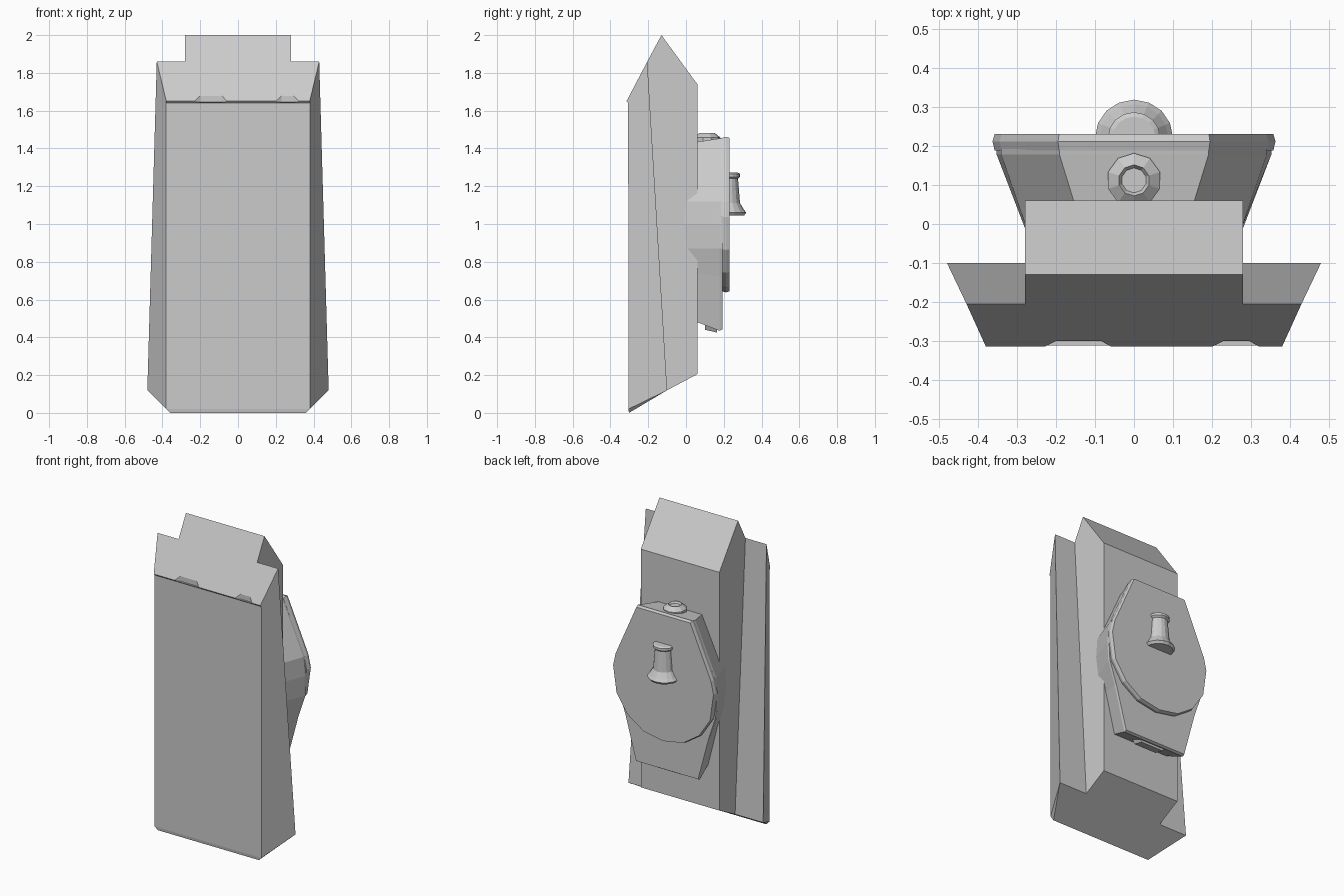
import bpy, bmesh, math
from mathutils import Vector

if "Cube" in bpy.data.objects:
    bpy.data.objects.remove(bpy.data.objects["Cube"])


def make_object(name, verts, faces):
    bm = bmesh.new()
    vs = [bm.verts.new(v) for v in verts]
    for f in faces:
        bm.faces.new([vs[i] for i in f])
    bmesh.ops.recalc_face_normals(bm, faces=bm.faces)
    me = bpy.data.meshes.new(name)
    bm.to_mesh(me)
    bm.free()
    ob = bpy.data.objects.new(name, me)
    bpy.context.collection.objects.link(ob)
    return ob


def loft(name, rings):
    """Skin closed rings of equal length and cap both ends."""
    n = len(rings[0])
    verts = [v for r in rings for v in r]
    faces = [list(range(n)), list(range((len(rings) - 1) * n, len(rings) * n))]
    for k in range(len(rings) - 1):
        for i in range(n):
            j = (i + 1) % n
            faces.append([k * n + i, k * n + j, (k + 1) * n + j, (k + 1) * n + i])
    return make_object(name, verts, faces)


def mirrored(half, y):
    """Closed ring in the xz plane from its right half."""
    left = [(-x, z) for x, z in reversed(half) if x > 1e-6]
    return [(x, y, z) for x, z in half + left]


# Main housing: wide sloped front with a raised spine behind
side = [
    (0.38, -0.315, 1.65), (0.38, -0.306, 1.64),                        # 0 lip, 1 front top
    (0.38, -0.305, 0.02), (0.36, -0.302, 0.0),                         # 2, 3 front bottom
    (0.43, -0.205, 1.86), (0.48, -0.10, 0.12),                         # 4, 5 outer edge
    (0.28, -0.205, 1.86), (0.28, -0.10, 0.12),                         # 6, 7 wing root
    (0.28, -0.13, 2.0), (0.28, 0.06, 1.74), (0.28, 0.06, 0.205)]       # 8, 9, 10 spine
n = len(side)
verts = side + [(-x, y, z) for x, y, z in side]
faces = []
for f in ([0, 1, 2, 5, 4], [2, 3, 5], [4, 5, 7, 6], [6, 7, 10, 9, 8]):
    faces += [f, [i + n for i in f]]
for strip in ([0, 1], [1, 2], [2, 3], [3, 5, 7, 10], [10, 9], [9, 8], [8, 6, 4, 0]):
    faces.append(strip + [i + n for i in reversed(strip)])
housing = make_object("housing", verts, faces)

# Chips worn into the upper front edge
for k, (x0, x1) in enumerate([(-0.23, -0.06), (0.20, 0.32)]):
    outline = [(x0 - 0.02, -0.325), (x0 + 0.03, -0.30), (x1 - 0.025, -0.30), (x1 + 0.02, -0.325)]
    cutter = loft(f"chip_cutter_{k}", [[(x, y, z) for x, y in outline] for z in (1.646, 1.75)])
    cutter.hide_render = True
    cutter.hide_set(True)
    mod = housing.modifiers.new("chip", 'BOOLEAN')
    mod.object = cutter
    mod.operation = 'DIFFERENCE'
    mod.solver = 'EXACT'

# Rear casing: flared body sunk into the spine
near = [(0.155, 1.435), (0.30, 1.12), (0.307, 1.0), (0.30, 0.87), (0.265, 0.74), (0.20, 0.48)]
far = [(0.195, 1.455), (0.345, 1.12), (0.357, 1.0), (0.35, 0.87), (0.30, 0.72), (0.225, 0.43)]


def section(y):
    t = (y - 0.06) / 0.13
    return mirrored([(a[0] + (b[0] - a[0]) * t, a[1] + (b[1] - a[1]) * t)
                     for a, b in zip(near, far)], y)


lip = mirrored([(x - 0.004, z + (0.012 if z < 0.5 else 0)) for x, z in far], 0.193)
loft("rear_casing", [section(-0.01), section(0.178), lip])

# Rear cover: round below, tapering to a flat top
cover = [(0.195, 1.462), (0.345, 1.12)]
cover += [(0.365 * math.cos(a), 1.0 + 0.365 * math.sin(a))
          for a in [math.radians(-d) for d in (-6, 22, 45, 67)]]
cover.append((0.0, 0.638))
rings = [mirrored([(x * s, 1.0 + (z - 1.0) * s) for x, z in cover], y)
         for s, y in ((0.985, 0.188), (1.0, 0.212), (0.985, 0.231))]
loft("rear_cover", rings)

# Handle: half-turned spool standing on the cover
profile = [(0.088, 1.045), (0.10, 1.06), (0.088, 1.075), (0.066, 1.11), (0.055, 1.24),
           (0.067, 1.25), (0.067, 1.265), (0.055, 1.272)]
seg = 8
loft("handle", [[(r * math.cos(math.pi * i / seg), 0.222 + r * 0.97 * math.sin(math.pi * i / seg), z)
                 for i in range(seg + 1)] for r, z in profile])

# Top button on the casing
loft("top_button", [[(r * math.sin(math.tau * i / 10), 0.112 + r * math.cos(math.tau * i / 10), z)
                     for i in range(10)]
                    for r, z in ((0.07, 1.42), (0.07, 1.458), (0.04, 1.482), (0.032, 1.47))])

# Small foot plate under the casing
loft("foot_plate", [[(sx * w, y, z) for sx, y, z in
                     ((-1, 0.10, z0 + 0.015), (1, 0.10, z0 + 0.015), (1, 0.165, z0), (-1, 0.165, z0))]
                    for w, z0 in ((0.10, 0.46), (0.08, 0.425))])
